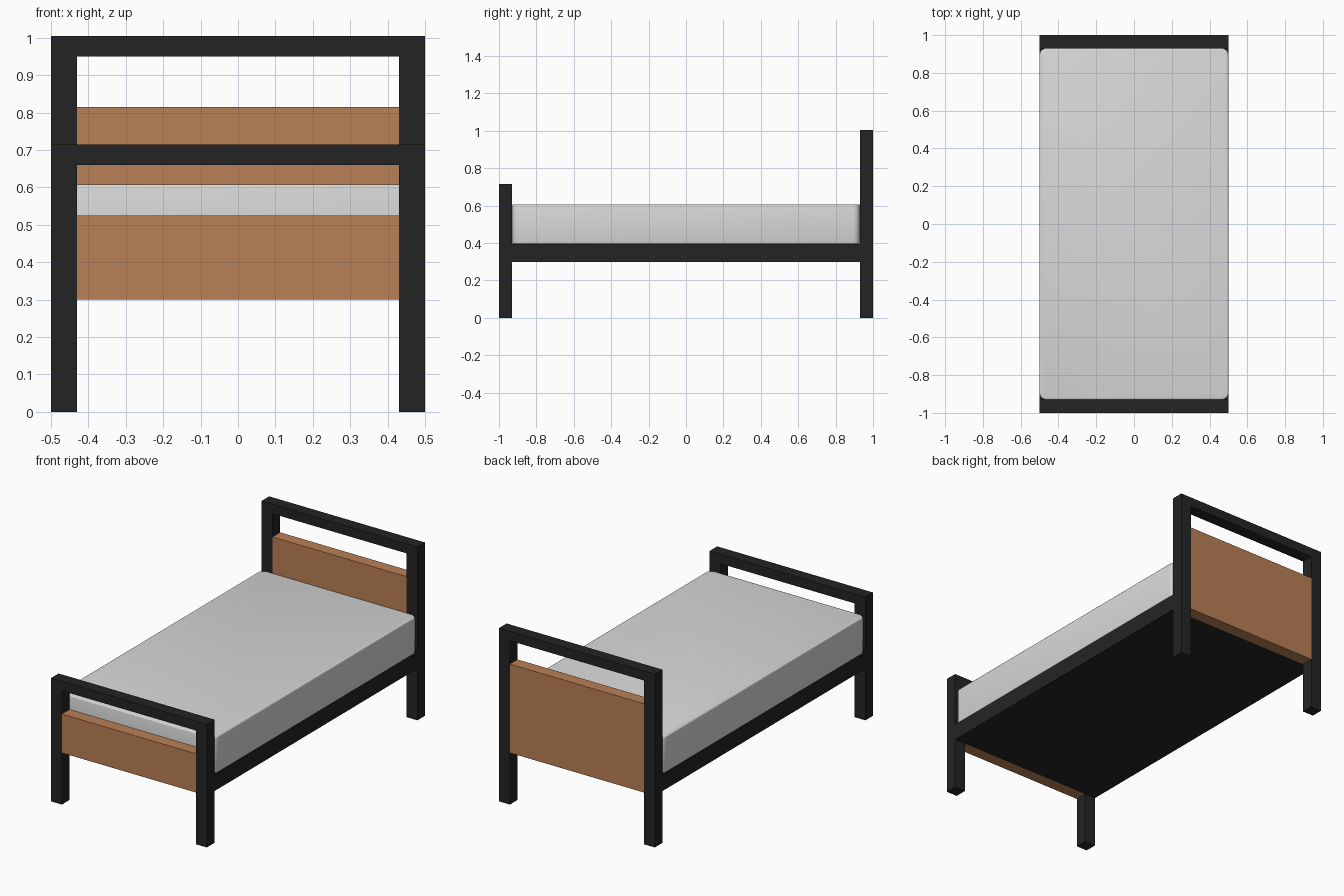
import bpy, bmesh

if "Cube" in bpy.data.objects:
    bpy.data.objects.remove(bpy.data.objects["Cube"])


def srgb(r, g, b):
    lin = lambda c: ((c / 255 + 0.055) / 1.055) ** 2.4 if c > 10 else c / 255 / 12.92
    return (lin(r), lin(g), lin(b), 1)


def material(name, rgb):
    m = bpy.data.materials.new(name)
    m.diffuse_color = srgb(*rgb)
    m.use_nodes = True
    m.node_tree.nodes["Principled BSDF"].inputs["Base Color"].default_value = m.diffuse_color
    return m


black = material("black metal", (36, 36, 36))
wood = material("warm wood", (186, 128, 85))
cloth = material("light grey cloth", (217, 217, 217))


def box(name, lo, hi, mat):
    """Box given by its two opposite corners."""
    bm = bmesh.new()
    bmesh.ops.create_cube(bm, size=1)
    for v in bm.verts:
        v.co = [lo[i] + (v.co[i] + 0.5) * (hi[i] - lo[i]) for i in range(3)]
    mesh = bpy.data.meshes.new(name)
    bm.to_mesh(mesh)
    bm.free()
    mesh.materials.append(mat)
    ob = bpy.data.objects.new(name, mesh)
    bpy.context.collection.objects.link(ob)
    return ob


POST = 0.07      # post width and depth
INNER = 0.5 - POST
BAR = 0.055      # top bar height
BASE = 0.30      # underside of the frame

# Head and foot ends: two posts, a top bar and a wooden panel
for end, y0, height, panel_top in (("foot", -1.0, 0.715, 0.525),
                                   ("head", 0.93, 1.005, 0.815)):
    y1 = y0 + POST
    for side, x0 in (("left", -0.5), ("right", INNER)):
        box(f"{end}_post_{side}", (x0, y0, 0), (x0 + POST, y1, height), black)
    box(f"{end}_top_bar", (-INNER, y0, height - BAR), (INNER, y1, height), black)
    box(f"{end}_panel", (-INNER, y0, BASE), (INNER, y1, panel_top), wood)

# Solid bed base
box("bed_base", (-0.5, -0.93, BASE), (0.5, 0.93, 0.395), black)

# Mattress: rounded upright corners, then small softened rims
mattress = box("mattress", (-0.5, -0.93, 0.395), (0.5, 0.93, 0.607), cloth)
bm = bmesh.new()
bm.from_mesh(mattress.data)
upright = [e for e in bm.edges if abs(e.verts[0].co.z - e.verts[1].co.z) > 0.1]
bmesh.ops.bevel(bm, geom=upright, offset=0.035, segments=5, profile=0.5, affect='EDGES')
rims = [e for e in bm.edges if abs(e.verts[0].co.z - e.verts[1].co.z) < 0.01]
bmesh.ops.bevel(bm, geom=rims, offset=0.008, segments=3, profile=0.5, affect='EDGES')
bmesh.ops.recalc_face_normals(bm, faces=bm.faces)
bm.to_mesh(mattress.data)
bm.free()
bpy.context.view_layer.objects.active = mattress
mattress.select_set(True)
bpy.ops.object.shade_smooth_by_angle(angle=0.6)
